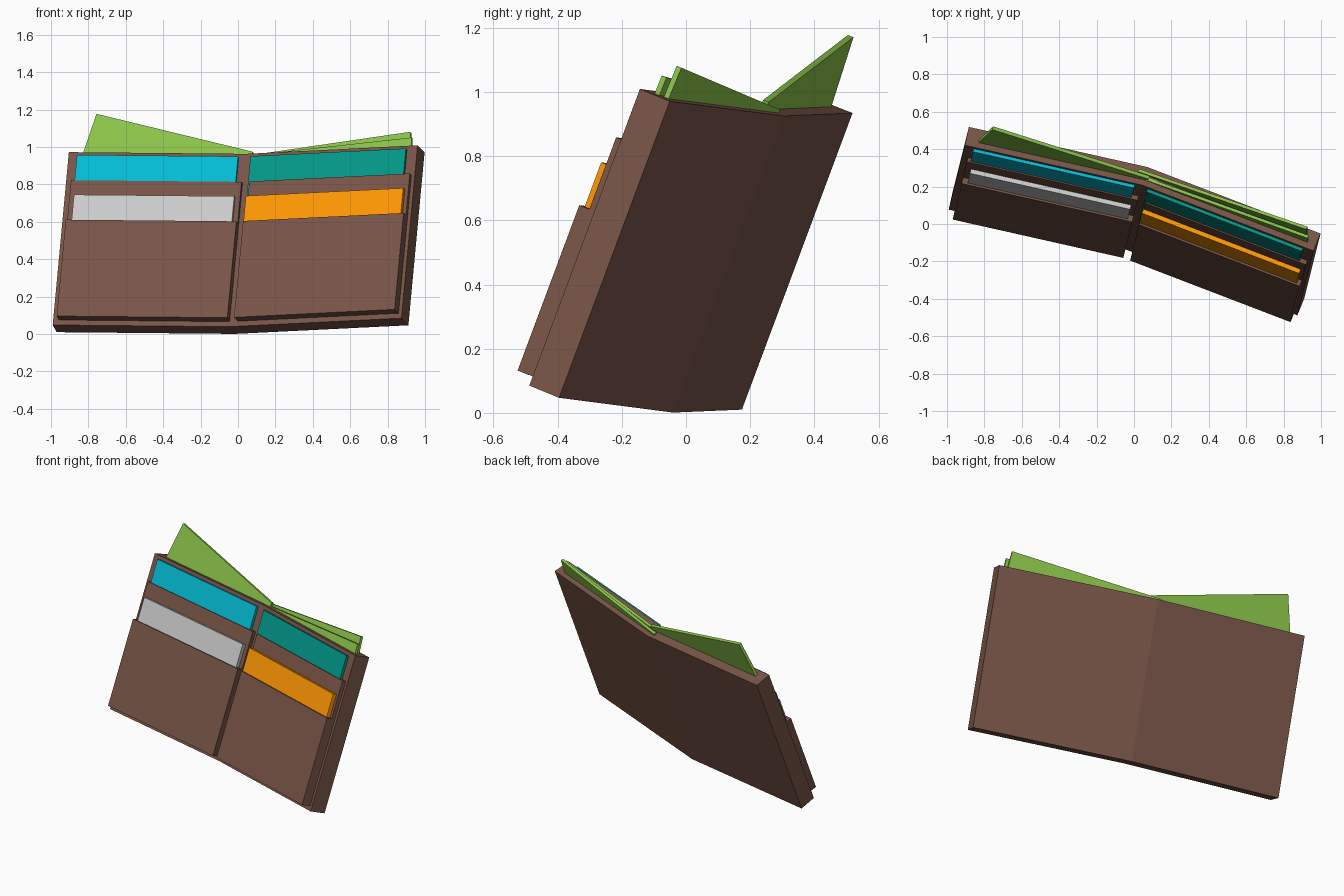
import bpy, bmesh, math
from mathutils import Vector

if "Cube" in bpy.data.objects:
    bpy.data.objects.remove(bpy.data.objects["Cube"])

# Wallet frame: bottom of the back fold, leaning spine direction, two leaf directions
ORIGIN = Vector((-0.016, -0.04, 0.001))
UP = Vector((0.0872, 0.348, 0.933)).normalized()


def leaf_axes(out, sign):
    out = Vector(out)
    out = (out - UP * out.dot(UP)).normalized()
    return out, (sign * out).cross(UP).normalized()


LEAVES = {"right": leaf_axes((0.9325, -0.358, 0.0454), 1),
          "left": leaf_axes((-0.9755, 0.2196, 0.0102), -1)}


def at(side, u, n, v):
    """u: away from the fold, n: towards the front, v: up the leaf."""
    out, front = LEAVES[side]
    return ORIGIN + out * u + front * n + UP * v


def material(name, hex_code):
    rgb = [int(hex_code[i:i + 2], 16) / 255 for i in (0, 2, 4)]
    mat = bpy.data.materials.new(name)
    mat.diffuse_color = [((c + 0.055) / 1.055) ** 2.4 for c in rgb] + [1]
    mat.use_nodes = True
    mat.node_tree.nodes["Principled BSDF"].inputs["Base Color"].default_value = mat.diffuse_color
    return mat


def prism(name, bottom, top, mat):
    """Closed flat-shaded solid between two matching loops of points."""
    bm = bmesh.new()
    a = [bm.verts.new(p) for p in bottom]
    b = [bm.verts.new(p) for p in top]
    bm.faces.new(a)
    bm.faces.new(b)
    for i in range(len(a)):
        j = (i + 1) % len(a)
        bm.faces.new((a[i], a[j], b[j], b[i]))
    bmesh.ops.recalc_face_normals(bm, faces=bm.faces)
    mesh = bpy.data.meshes.new(name)
    bm.to_mesh(mesh)
    bm.free()
    mesh.materials.append(mat)
    obj = bpy.data.objects.new(name, mesh)
    bpy.context.collection.objects.link(obj)
    return obj


def slab(name, side, u, n, v, mat):
    loops = [[at(side, a, b, h) for a, b in
              ((u[0], n[0]), (u[1], n[0]), (u[1], n[1]), (u[0], n[1]))] for h in v]
    return prism(name, *loops, mat)


def bill(name, side, corner, length, degrees, n, mat):
    """Banknote hung from its outer top corner and turned in the leaf plane."""
    t = math.radians(degrees)
    along = (-math.cos(t), -math.sin(t))
    down = (math.sin(t), -math.cos(t))
    pts = [(corner[0] + along[0] * a + down[0] * d, corner[1] + along[1] * a + down[1] * d)
           for a, d in ((0, 0), (length, 0), (length, 0.45), (0, 0.45))]
    return prism(name, *[[at(side, p[0], k, p[1]) for p in pts] for k in n], mat)


leather = material("brown_leather", "795548")
green = material("banknote_green", "8BC34A")
cards = {("left", "upper"): material("cyan", "00BCD4"),
         ("left", "lower"): material("light_grey", "BDBDBD"),
         ("right", "upper"): material("teal", "009688"),
         ("right", "lower"): material("orange", "FF9800")}

# Folded cover: one prism, mitred along the fold
T, H = 0.107, 0.99
fr, fl = LEAVES["right"][1], LEAVES["left"][1]
mitre = (fr + fl) * (T / (1 + fr.dot(fl)))
section = [at("right", 0, 0, 0), at("right", 0.994, 0, 0), at("right", 0.994, T, 0),
           ORIGIN + mitre, at("left", 0.977, T, 0), at("left", 0.977, 0, 0)]
prism("cover", section, [p + UP * H for p in section], leather)

# Pockets and cards on each leaf: inner and outer limits per side
LIMITS = {"right": ((0.055, 0.975), (0.045, 0.936), (0.053, 0.955)),
          "left": ((0.010, 0.945), (0.044, 0.927), (0.037, 0.915))}
for side, (pocket, upper, lower) in LIMITS.items():
    slab(side + "_upper_pocket", side, pocket, (T - 0.01, 0.132), (0.029, 0.82), leather)
    slab(side + "_lower_pocket", side, pocket, (0.131, 0.168), (0.028, 0.58), leather)
    slab(side + "_upper_card", side, upper, (T - 0.005, 0.125), (0.5, 0.968), cards[side, "upper"])
    slab(side + "_lower_card", side, lower, (0.128, 0.157), (0.3, 0.728), cards[side, "lower"])

# Banknotes fanning out of the top
bill("right_rear_banknote", "right", (0.92, 1.094), 0.96, 5.6, (0.03, 0.047), green)
bill("right_front_banknote", "right", (0.942, 1.050), 0.96, 3.5, (0.057, 0.074), green)
bill("left_banknote", "left", (0.853, 1.223), 0.90, 13.4, (0.056, 0.075), green)
